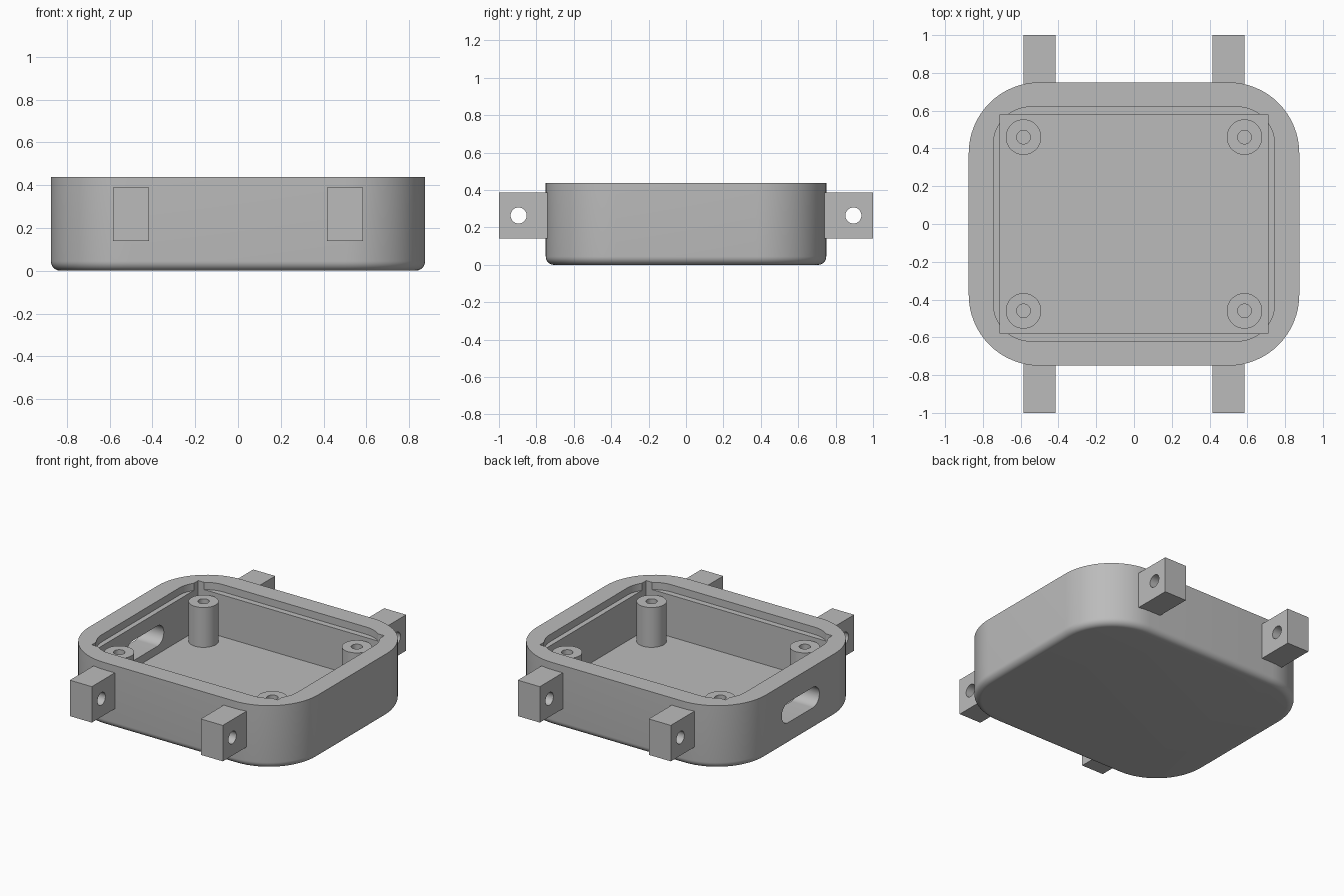
import bpy, bmesh, math
from mathutils import Matrix

cube = bpy.data.objects.get("Cube")
if cube:
    bpy.data.objects.remove(cube)

grey = bpy.data.materials.new("plain grey")
grey.use_nodes = True
COLOUR = (0.5, 0.5, 0.5, 1)
grey.diffuse_color = COLOUR
grey.node_tree.nodes["Principled BSDF"].inputs["Base Color"].default_value = COLOUR


def rounded_rect(hx, hy, r, steps=16):
    """Outline of a rectangle with rounded corners, counter-clockwise."""
    pts = []
    for i, (sx, sy) in enumerate([(1, 1), (-1, 1), (-1, -1), (1, -1)]):
        for k in range(steps + 1):
            a = math.pi / 2 * (i + k / steps)
            pts.append((sx * (hx - r) + r * math.cos(a), sy * (hy - r) + r * math.sin(a)))
    return pts


def loft(name, rings, matrix=Matrix()):
    """Closed solid through (outline, z) rings."""
    bm = bmesh.new()
    loops = [[bm.verts.new((x, y, z)) for x, y in outline] for outline, z in rings]
    n = len(loops[0])
    for low, high in zip(loops, loops[1:]):
        for i in range(n):
            j = (i + 1) % n
            bm.faces.new((low[i], low[j], high[j], high[i]))
    bm.faces.new(loops[0][::-1])
    bm.faces.new(loops[-1])
    bmesh.ops.remove_doubles(bm, verts=bm.verts, dist=1e-5)
    bmesh.ops.transform(bm, matrix=matrix, verts=bm.verts)
    bmesh.ops.recalc_face_normals(bm, faces=bm.faces)
    mesh = bpy.data.meshes.new(name)
    bm.to_mesh(mesh)
    bm.free()
    obj = bpy.data.objects.new(name, mesh)
    mesh.materials.append(grey)
    bpy.context.collection.objects.link(obj)
    return obj


def prism(name, outline, z0, z1, matrix=Matrix()):
    return loft(name, [(outline, z0), (outline, z1)], matrix)


def circle(r, n=32):
    return [(r * math.cos(math.tau * i / n), r * math.sin(math.tau * i / n)) for i in range(n)]


def box_outline(hx, hy):
    return [(hx, hy), (-hx, hy), (-hx, -hy), (hx, -hy)]


def activate(obj):
    bpy.ops.object.select_all(action="DESELECT")
    obj.select_set(True)
    bpy.context.view_layer.objects.active = obj


def cut(obj, cutter):
    mod = obj.modifiers.new("cut", "BOOLEAN")
    mod.operation, mod.solver, mod.object = "DIFFERENCE", "EXACT", cutter
    activate(obj)
    bpy.ops.object.modifier_apply(modifier=mod.name)
    bpy.data.objects.remove(cutter)


def smooth(obj):
    activate(obj)
    bpy.ops.object.shade_smooth_by_angle(angle=math.radians(30))


# Tray body with a rounded bottom edge
HX, HY, CORNER, TOP, FLOOR, FILLET = 0.875, 0.75, 0.375, 0.438, 0.1, 0.045
rings = []
for k in range(9):
    a = math.pi / 2 * k / 8
    inset = FILLET * (1 - math.sin(a))
    rings.append((rounded_rect(HX - inset, HY - inset, CORNER - inset), FILLET * (1 - math.cos(a))))
rings.append((rounded_rect(HX, HY, CORNER), TOP))
body = loft("tray_body", rings)

# Main cavity, shallow lid recess and cable slot in one end wall
cut(body, prism("cavity_cutter", box_outline(0.71, 0.58), FLOOR, 0.6))
cut(body, prism("recess_cutter", rounded_rect(0.745, 0.62, 0.2), 0.388, 0.7))
side = Matrix.Rotation(math.pi / 2, 4, "Y")
slot = rounded_rect(0.07, 0.205, 0.0699)
cut(body, prism("slot_cutter", slot, -0.2, 0.2, Matrix.Translation((-0.8, 0, 0.225)) @ side))
smooth(body)

for sx, x_name in ((-1, "right"), (1, "left")):
    for sy, y_name in ((-1, "front"), (1, "back")):
        # Screw posts with pilot holes
        place = Matrix.Translation((sx * 0.585, sy * 0.46, 0))
        post = prism(f"{y_name}_{x_name}_post", circle(0.094, 48), FLOOR - 0.01, 0.375, place)
        cut(post, prism("pilot_cutter", circle(0.036), FLOOR, 0.5, place))
        smooth(post)

        # Mounting lugs with cross holes
        place = Matrix.Translation((sx * 0.5, sy * 0.87, 0))
        lug = prism(f"{y_name}_{x_name}_lug", box_outline(0.084, 0.13), 0.14, 0.388, place)
        bore = Matrix.Translation((sx * 0.5, sy * 0.895, 0.264)) @ side
        cut(lug, prism("bore_cutter", circle(0.043), -0.2, 0.2, bore))
        smooth(lug)
